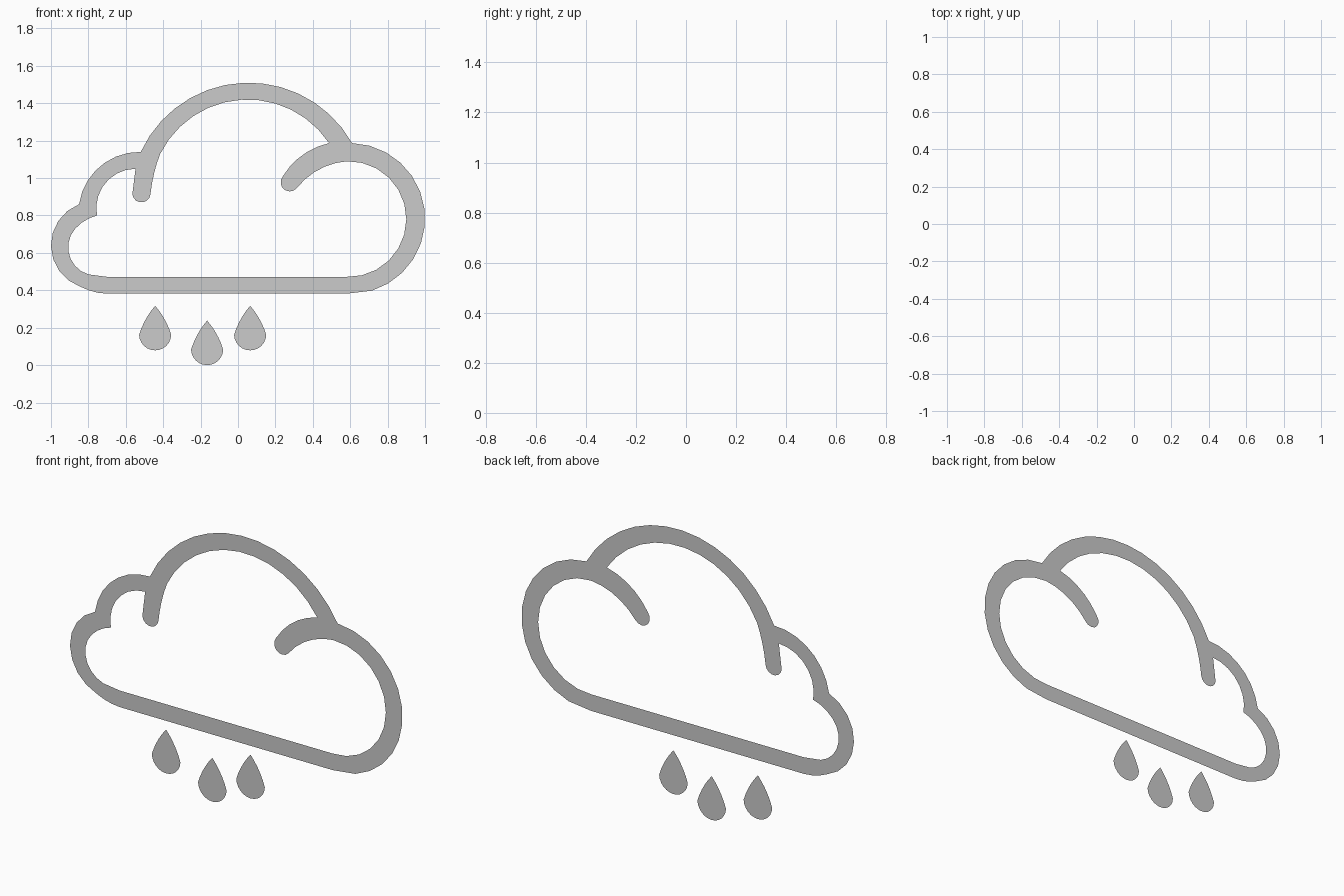
import bpy, bmesh
from math import atan2, cos, sin, hypot, pi

if "Cube" in bpy.data.objects:
    bpy.data.objects.remove(bpy.data.objects["Cube"])


def arc(a, m, b, n=10):
    """Points on the circle from a through m to b (a left out, so arcs chain)."""
    (ax, az), (mx, mz), (bx, bz) = a, m, b
    d = 2 * (ax * (mz - bz) + mx * (bz - az) + bx * (az - mz))
    sa, sm, sb = ax * ax + az * az, mx * mx + mz * mz, bx * bx + bz * bz
    cx = (sa * (mz - bz) + sm * (bz - az) + sb * (az - mz)) / d
    cz = (sa * (bx - mx) + sm * (ax - bx) + sb * (mx - ax)) / d
    r = hypot(ax - cx, az - cz)
    t0, tm, t1 = (atan2(p[1] - cz, p[0] - cx) for p in (a, m, b))
    sweep = (t1 - t0) % (2 * pi)
    if (tm - t0) % (2 * pi) > sweep:
        sweep -= 2 * pi
    return [(cx + r * cos(t0 + sweep * i / n), cz + r * sin(t0 + sweep * i / n))
            for i in range(1, n + 1)]


def trace(start, segments):
    """Closed loop from (mid, end, steps) arcs; a mid of None is a straight line."""
    pts = [start]
    for mid, end, n in segments:
        pts += arc(pts[-1], mid, end, n) if mid else [end]
    if hypot(pts[0][0] - pts[-1][0], pts[0][1] - pts[-1][1]) < 1e-5:
        pts.pop()
    return pts


def flat_shape(name, loops, y):
    """Fill closed loops as a flat, front-facing sheet at depth y."""
    bm = bmesh.new()
    for loop in loops:
        vs = [bm.verts.new((x, y, z)) for x, z in loop]
        for i, v in enumerate(vs):
            bm.edges.new((vs[i - 1], v))
    bmesh.ops.triangle_fill(bm, use_beauty=True, edges=bm.edges[:], normal=(0, -1, 0))
    for f in bm.faces:
        f.normal_update()
        if f.normal.y > 0:
            f.normal_flip()
    me = bpy.data.meshes.new(name)
    bm.to_mesh(me)
    bm.free()
    ob = bpy.data.objects.new(name, me)
    bpy.context.collection.objects.link(ob)
    return ob


LAYER = 0.015  # the cloud sits just in front of the drops

# Cloud silhouette, counter-clockwise from the bottom left
outer = trace((-0.70, 0.382), [
    (None, (0.58, 0.382), 1),
    (None, (0.716, 0.398), 1),
    ((1.0, 0.80), (0.61, 1.187), 12),          # right lobe
    ((0.06, 1.51), (-0.52, 1.14), 14),         # big dome
    ((-0.735, 1.065), (-0.85, 0.86), 7),       # small upper left lobe
    ((-1.0, 0.635), (-0.84, 0.418), 8),        # left lobe
    ((-0.775, 0.393), (-0.70, 0.382), 3),      # lower left corner
])

# Inner edge, including the two round-ended curls
inner = trace((-0.70, 0.472), [
    (None, (0.58, 0.472), 1),
    ((0.90, 0.78), (0.583, 1.09), 12),         # right lobe
    ((0.44, 1.05), (0.315, 0.947), 5),         # right curl, underside
    ((0.24, 0.945), (0.24, 1.01), 7),          # right curl, round end
    ((0.347, 1.125), (0.487, 1.187), 5),       # right curl, top side
    ((0.06, 1.42), (-0.417, 1.128), 12),       # big dome
    ((-0.45, 1.02), (-0.468, 0.914), 4),       # left curl, right side
    ((-0.52, 0.87), (-0.565, 0.914), 7),       # left curl, round end
    (None, (-0.548, 1.05), 1),
    ((-0.70, 0.984), (-0.754, 0.80), 7),       # small upper left lobe
    ((-0.82, 0.772), (-0.87, 0.73), 3),        # left lobe, upper shoulder
    ((-0.908, 0.635), (-0.80, 0.485), 7),      # left lobe
    (None, (-0.70, 0.472), 1),
])
flat_shape("cloud_outline", [outer, inner], -LAYER)

# Three raindrops: round bottom, sides curving up to a point
for i, (x, z) in enumerate([(-0.443, 0.079), (-0.165, 0.0), (0.065, 0.079)]):
    drop = trace((-0.086, 0.083), [
        ((0.0, 0.0), (0.086, 0.083), 12),
        ((0.05, 0.167), (0.0, 0.238), 5),
        ((-0.05, 0.167), (-0.086, 0.083), 5),
    ])
    flat_shape(f"raindrop_{i + 1}", [[(x + px, z + pz) for px, pz in drop]], LAYER)
